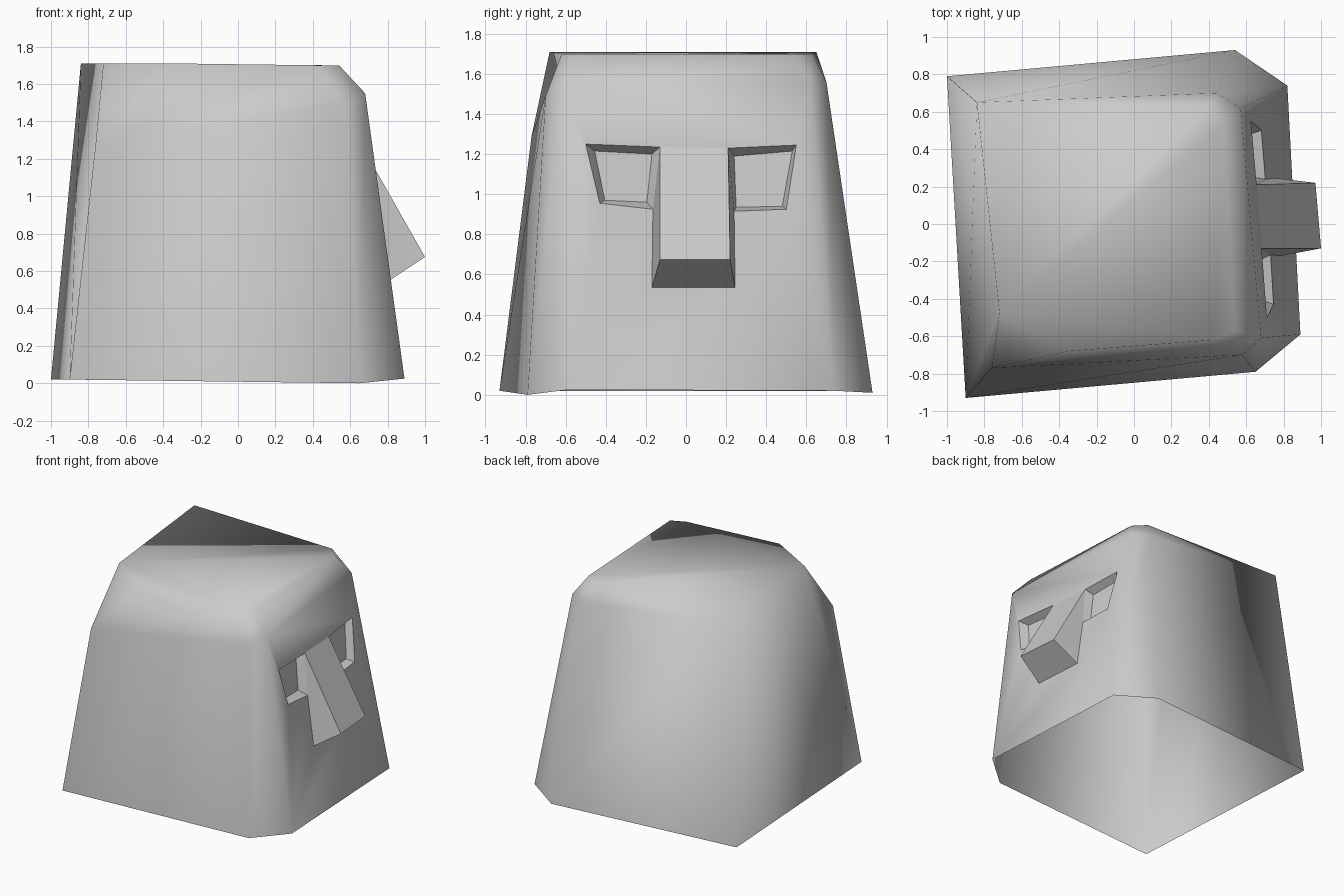
import bpy
import bmesh
from mathutils import Vector

default_cube = bpy.data.objects.get("Cube")
if default_cube:
    bpy.data.objects.remove(default_cube, do_unlink=True)

# One plain grey for everything
grey = bpy.data.materials.new("plain_grey")
grey.use_nodes = True
colour = (0.6, 0.6, 0.6, 1)
grey.diffuse_color = colour
grey.node_tree.nodes["Principled BSDF"].inputs["Base Color"].default_value = colour


def build(name, points, faces, smooth=False):
    """Make an object from named corner points and faces listing those names."""
    bm = bmesh.new()
    verts = {}
    for face in faces:
        for key in face:
            if key not in verts:
                verts[key] = bm.verts.new(points[key])
        made = bm.faces.new([verts[key] for key in face])
        made.smooth = smooth
    bm.normal_update()
    mesh = bpy.data.meshes.new(name)
    bm.to_mesh(mesh)
    bm.free()
    mesh.materials.append(grey)
    obj = bpy.data.objects.new(name, mesh)
    bpy.context.collection.objects.link(obj)
    return obj


def on_wall(y, z, depth=0.0):
    """Point on the leaning face wall, optionally sunk into it."""
    return Vector((0.857 - 0.052 * y - 0.15 * z - 0.024 * y * z - depth, y, z))


# Corner names: f = -y side, b = +y side, w = -x side, e = +x side
p = {
    # open bottom rim
    "rim_fw": (-0.90, -0.93, 0.02), "rim_fe": (0.65, -0.79, 0.0),
    "rim_ef": (0.89, -0.59, 0.025), "rim_eb": (0.82, 0.74, 0.02),
    "rim_be": (0.54, 0.93, 0.01), "rim_bw": (-1.0, 0.79, 0.02),
    # shoulders where the walls start to round over
    "mid_fw": (-0.76, -0.77, 1.29), "mid_fe": (0.58, -0.70, 1.49),
    "mid_ef": (0.68, -0.61, 1.55), "mid_eb": (0.57, 0.62, 1.56),
    "mid_be": (0.44, 0.70, 1.56),
    # crown
    "top_bw": (-0.84, 0.65, 1.71), "top_wf": (-0.72, -0.47, 1.71),
    "top_fw": (-0.35, -0.68, 1.71), "top_fe": (0.43, -0.62, 1.70),
    "top_ef": (0.54, -0.57, 1.70), "top_eb": (0.48, 0.54, 1.70),
    "top_be": (0.39, 0.63, 1.70),
    # eye and nose outline on the face wall
    "f_eye_out": on_wall(-0.50, 1.25), "f_eye_in": on_wall(-0.13, 1.235),
    "f_sill_in": on_wall(-0.165, 0.925), "f_sill_out": on_wall(-0.43, 0.955),
    "b_eye_out": on_wall(0.55, 1.245), "b_eye_in": on_wall(0.21, 1.23),
    "b_sill_in": on_wall(0.24, 0.915), "b_sill_out": on_wall(0.50, 0.925),
    "nose_base_f": on_wall(-0.17, 0.535), "nose_base_b": on_wall(0.245, 0.535),
    "nose_tip_f": (1.0, -0.13, 0.675), "nose_tip_b": (0.97, 0.22, 0.675),
}

# Smooth tapering shell, open underneath and around the face features
build("head_shell", p, [
    ("rim_fw", "rim_fe", "mid_fe", "mid_fw"),
    ("mid_fw", "mid_fe", "top_fe", "top_fw"),
    ("mid_fw", "top_fw", "top_wf"),
    ("rim_fe", "rim_ef", "mid_ef", "mid_fe"),
    ("mid_fe", "mid_ef", "top_ef", "top_fe"),
    ("mid_ef", "mid_eb", "top_eb", "top_ef"),
    ("rim_eb", "rim_be", "mid_be", "mid_eb"),
    ("mid_eb", "mid_be", "top_be", "top_eb"),
    ("rim_be", "rim_bw", "top_bw", "mid_be"),
    ("mid_be", "top_bw", "top_be"),
    ("rim_bw", "rim_fw", "mid_fw", "top_wf", "top_bw"),
    ("top_bw", "top_wf", "top_fw", "top_fe", "top_ef", "top_eb", "top_be"),
    # face wall around the features
    ("mid_eb", "mid_ef", "f_eye_out", "f_eye_in", "b_eye_in", "b_eye_out"),
    ("rim_ef", "rim_eb", "nose_base_b", "nose_base_f"),
    ("rim_ef", "nose_base_f", "f_sill_in", "f_sill_out", "f_eye_out", "mid_ef"),
    ("rim_eb", "mid_eb", "b_eye_out", "b_sill_out", "b_sill_in", "nose_base_b"),
], smooth=True)

# Wedge nose
build("nose", p, [
    ("f_eye_in", "nose_tip_f", "nose_tip_b", "b_eye_in"),
    ("nose_tip_f", "nose_base_f", "nose_base_b", "nose_tip_b"),
    ("f_eye_in", "f_sill_in", "nose_base_f", "nose_tip_f"),
    ("b_eye_in", "nose_tip_b", "nose_base_b", "b_sill_in"),
])


def eye_socket(name, outline, floor):
    """Tapered recess: a sunken floor joined to its outline by sloping sides."""
    inner = ["floor_" + key for key in outline]
    points = dict(p)
    for key, (y, z) in zip(inner, floor):
        points[key] = on_wall(y, z, depth=0.06)
    faces = [tuple(inner)]
    for i in range(len(outline)):
        j = (i + 1) % len(outline)
        faces.append((outline[i], outline[j], inner[j], inner[i]))
    build(name, points, faces)


# Outlines run counter-clockwise as seen from outside
eye_socket("front_eye_socket",
           ["f_eye_out", "f_sill_out", "f_sill_in", "f_eye_in"],
           [(-0.455, 1.215), (-0.405, 0.97), (-0.195, 0.96), (-0.17, 1.20)])
eye_socket("back_eye_socket",
           ["b_eye_in", "b_sill_in", "b_sill_out", "b_eye_out"],
           [(0.24, 1.19), (0.25, 0.935), (0.48, 0.94), (0.53, 1.215)])
